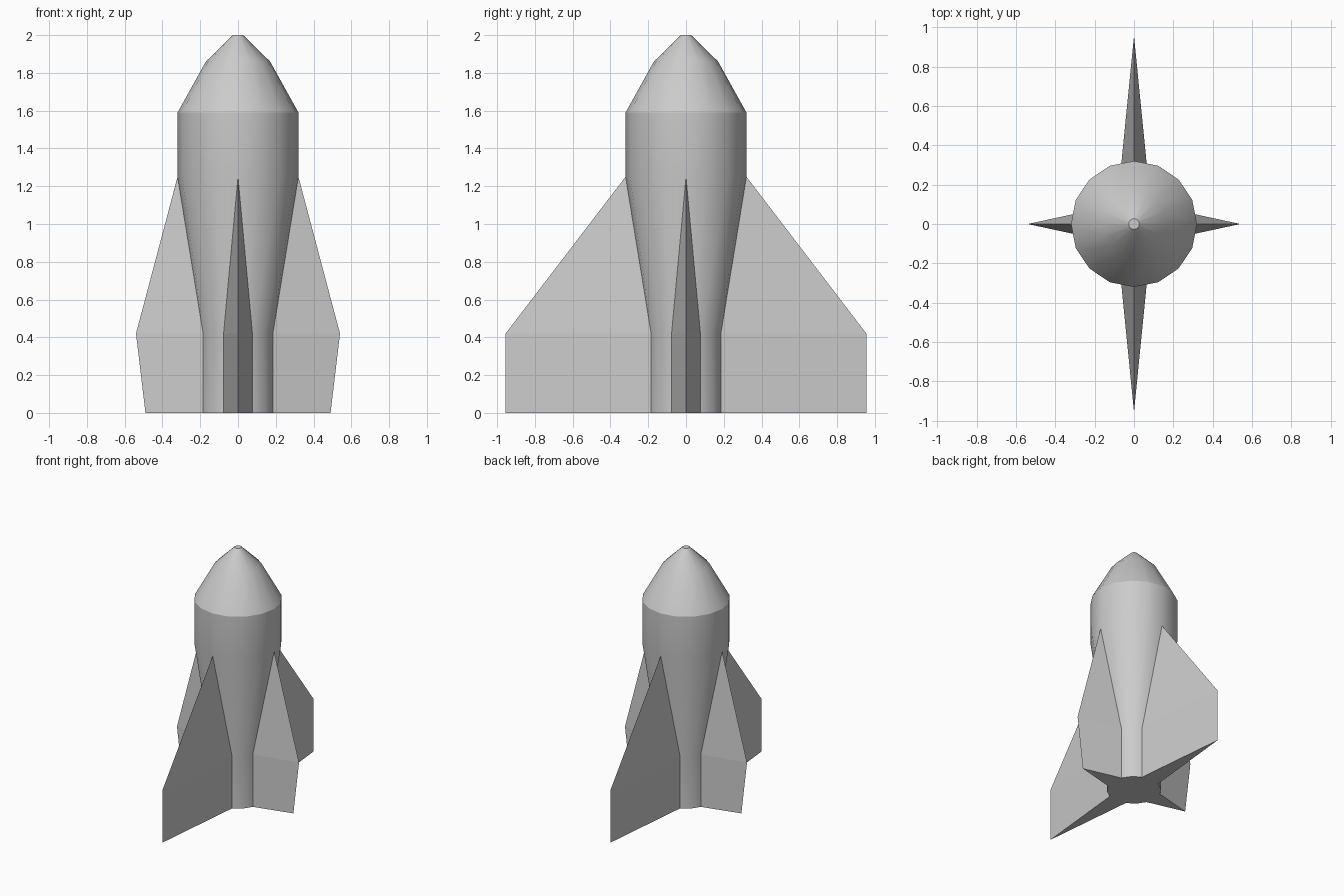
import bpy, bmesh, math
from mathutils import Matrix, Vector

cube = bpy.data.objects.get("Cube")
if cube:
    bpy.data.objects.remove(cube, do_unlink=True)

SIDES = 16
STEP = 2 * math.pi / SIDES
WAIST_R, WAIST_Z = 0.2, 0.42
BELLY_R, BELLY_Z = 0.32, 1.25

grey = bpy.data.materials.new("plain grey")
grey.use_nodes = True
colour = (0.6, 0.6, 0.6, 1)
grey.diffuse_color = colour
grey.node_tree.nodes["Principled BSDF"].inputs["Base Color"].default_value = colour


def finish(name, bm):
    bmesh.ops.recalc_face_normals(bm, faces=bm.faces)
    mesh = bpy.data.meshes.new(name)
    bm.to_mesh(mesh)
    bm.free()
    mesh.materials.append(grey)
    obj = bpy.data.objects.new(name, mesh)
    bpy.context.collection.objects.link(obj)
    return obj


# Hull: stacked rings from the tail to the blunt nose, capped at both ends
profile = [(WAIST_R, 0), (WAIST_R, WAIST_Z), (BELLY_R, BELLY_Z),
           (BELLY_R, 1.59), (0.17, 1.86), (0.027, 2.0)]
bm = bmesh.new()
rings = [[bm.verts.new((r * math.cos(i * STEP), r * math.sin(i * STEP), z))
          for i in range(SIDES)] for r, z in profile]
for low, high in zip(rings, rings[1:]):
    for i in range(SIDES):
        j = (i + 1) % SIDES
        bm.faces.new((low[i], low[j], high[j], high[i]))
bm.faces.new(rings[0][::-1])
bm.faces.new(rings[-1])
hull = finish("hull", bm)
bpy.context.view_layer.objects.active = hull
hull.select_set(True)
bpy.ops.object.shade_smooth_by_angle(angle=math.radians(26))


# Fins: wedges rooted on the hull edges either side, sharp at the outer edge
def add_fin(name, turn, tip_r, foot_r):
    bm = bmesh.new()
    spin = Matrix.Rotation(turn, 3, 'Z')

    def vert(r, t, z):
        return bm.verts.new(spin @ Vector((r, t, z)))

    root_r, root_t = WAIST_R * math.cos(STEP), WAIST_R * math.sin(STEP)
    apex = vert(BELLY_R, 0, BELLY_Z)
    tip, foot = vert(tip_r, 0, WAIST_Z), vert(foot_r, 0, 0)
    heel, spine = vert(WAIST_R, 0, 0), vert(WAIST_R, 0, WAIST_Z)
    for side in (1, -1):
        top, base = (vert(root_r, side * root_t, z) for z in (WAIST_Z, 0))
        for corners in ((apex, tip, top), (top, tip, foot, base),
                        (base, foot, heel), (base, heel, spine, top),
                        (top, spine, apex)):
            bm.faces.new(corners)
    finish(name, bm)


add_fin("left_fin", 0, 0.54, 0.49)
add_fin("back_fin", math.pi / 2, 0.955, 0.955)
add_fin("right_fin", math.pi, 0.54, 0.49)
add_fin("front_fin", -math.pi / 2, 0.955, 0.955)
